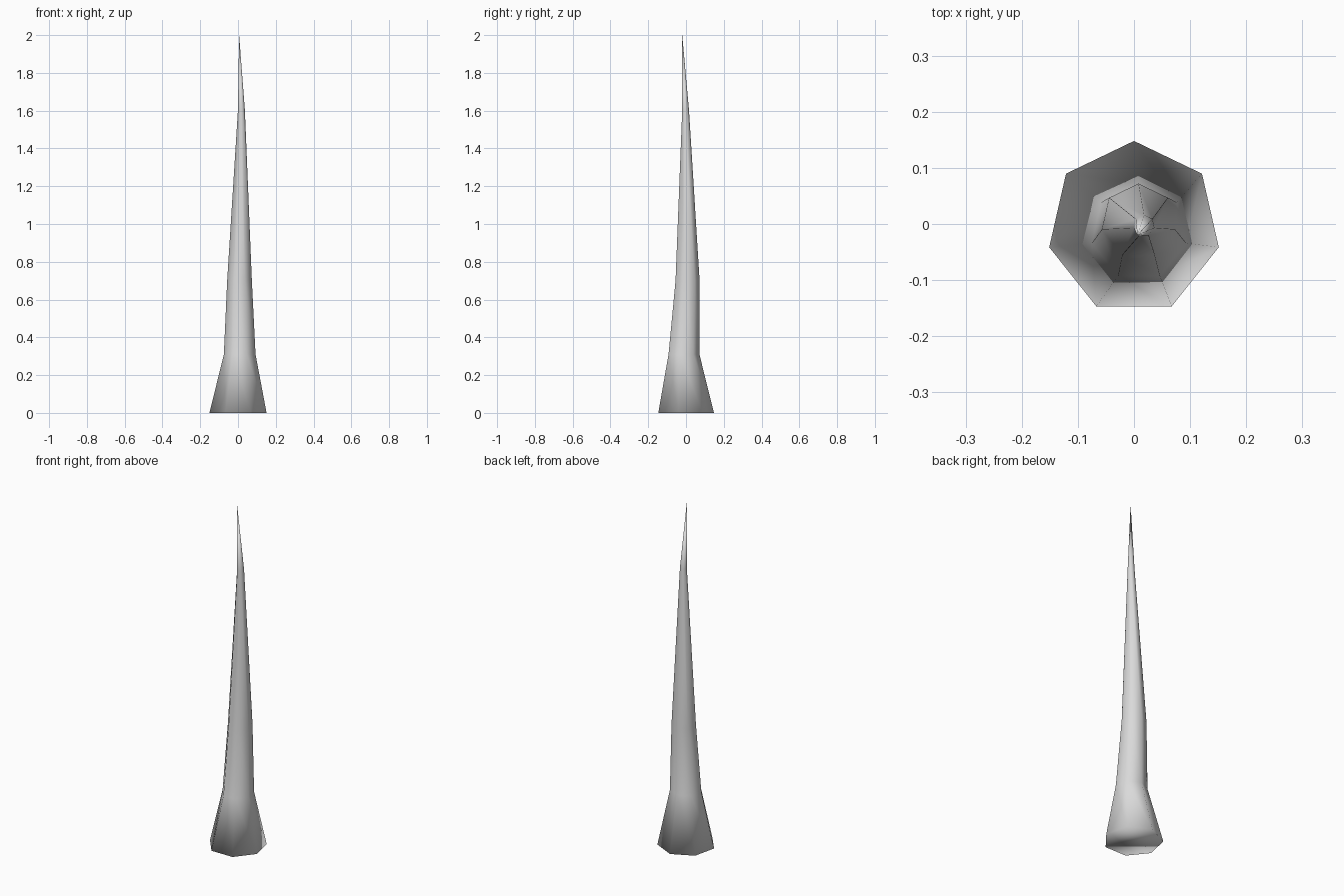
import bpy
import bmesh
from math import sin, cos, tau

cube = bpy.data.objects.get("Cube")
if cube:
    bpy.data.objects.remove(cube)

SIDES = 7

# Single grey material
grey = bpy.data.materials.new("light grey")
grey.use_nodes = True
grey.diffuse_color = (0.7, 0.7, 0.7, 1)
grey.node_tree.nodes["Principled BSDF"].inputs["Base Color"].default_value = (0.7, 0.7, 0.7, 1)

# Cross-sections from flared foot to shoulder: centre x, centre y, height, radius
sections = [
    (0.0, -0.007, 0.0, 0.155),
    (0.009, -0.015, 0.31, 0.086),
    (0.008, 0.005, 0.70, 0.067),
    (0.018, -0.003, 1.60, 0.019),
]
tip_point = (0.006, -0.02, 2.0)

bm = bmesh.new()


def ring(cx, cy, z, radius):
    """Seven-sided ring with one corner pointing to the back."""
    return [bm.verts.new((cx + radius * sin(tau * i / SIDES),
                          cy + radius * cos(tau * i / SIDES), z))
            for i in range(SIDES)]


rings = [ring(*s) for s in sections]
tip = bm.verts.new(tip_point)

# Walls, pointed end and closed foot
for i in range(SIDES):
    j = (i + 1) % SIDES
    for low, high in zip(rings, rings[1:]):
        bm.faces.new((low[i], low[j], high[j], high[i]))
    bm.faces.new((rings[-1][i], rings[-1][j], tip))
bm.faces.new(rings[0])
bmesh.ops.recalc_face_normals(bm, faces=bm.faces)
for face in bm.faces:
    face.smooth = True

mesh = bpy.data.meshes.new("spike")
bm.to_mesh(mesh)
bm.free()
mesh.materials.append(grey)
spike = bpy.data.objects.new("spike", mesh)
bpy.context.collection.objects.link(spike)
